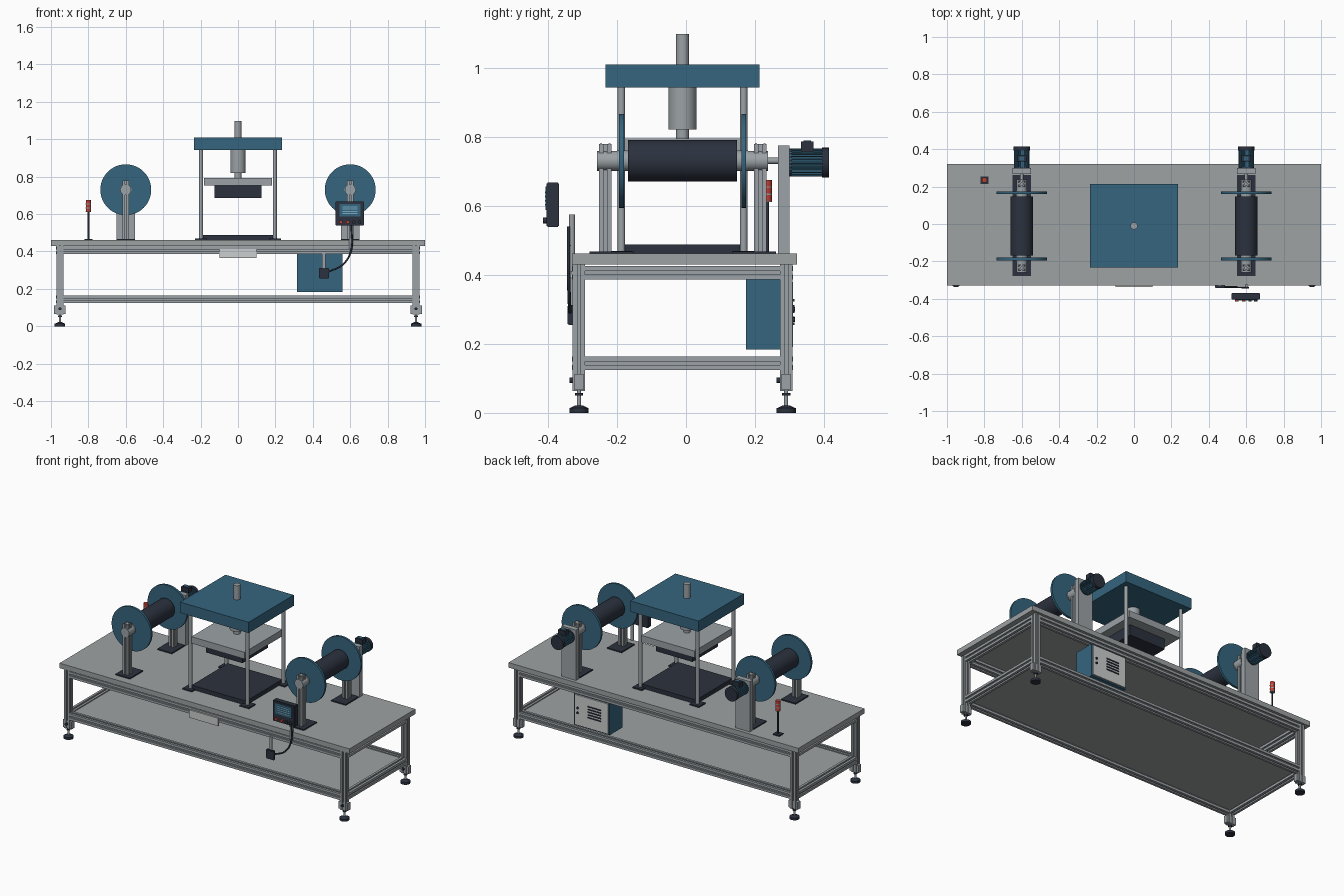
import bpy, bmesh, math
from mathutils import Matrix, Vector

if "Cube" in bpy.data.objects:
    bpy.data.objects.remove(bpy.data.objects["Cube"], do_unlink=True)


def material(name, r, g, b):
    m = bpy.data.materials.new(name)
    m.use_nodes = True
    m.diffuse_color = (r, g, b, 1)
    m.node_tree.nodes["Principled BSDF"].inputs["Base Color"].default_value = (r, g, b, 1)
    return m


GREY = material("aluminium grey", .33, .36, .38)
TOP = material("worktop grey", .34, .36, .37)
BLUE = material("steel blue", .036, .13, .21)
DARK = material("dark slate", .024, .031, .048)
LIGHT = material("light panel", .6, .62, .62)
RED = material("signal red", .55, .05, .035)
PALE = material("screen text blue", .2, .42, .55)
AXES = {"z": Matrix(), "y": Matrix.Rotation(-math.pi / 2, 4, "X"),
        "x": Matrix.Rotation(math.pi / 2, 4, "Y")}


def finish(name, bm, mat):
    bmesh.ops.recalc_face_normals(bm, faces=bm.faces)
    me = bpy.data.meshes.new(name)
    bm.to_mesh(me)
    bm.free()
    me.materials.append(mat)
    ob = bpy.data.objects.new(name, me)
    bpy.context.collection.objects.link(ob)
    return ob


def box(name, xs, ys, zs, mat, bevel=0):
    bm = bmesh.new()
    bmesh.ops.create_cube(bm, size=1)
    for v in bm.verts:
        v.co = Vector([(a + b) / 2 + c * (b - a) for (a, b), c in zip((xs, ys, zs), v.co)])
    if bevel:
        bmesh.ops.bevel(bm, geom=bm.edges[:], offset=bevel, segments=2, affect="EDGES")
    return finish(name, bm, mat)


def block(name, x, y, wx, wy, zs, mat, bevel=0):
    return box(name, (x - wx / 2, x + wx / 2), (y - wy / 2, y + wy / 2), zs, mat, bevel)


def cyl(name, base, length, r, mat, axis="z", seg=32, r2=None):
    bm = bmesh.new()
    bmesh.ops.create_cone(bm, cap_ends=True, segments=seg, radius1=r,
                          radius2=r if r2 is None else r2, depth=length,
                          matrix=Matrix.Translation((0, 0, length / 2)))
    for f in bm.faces:
        f.smooth = len(f.verts) == 4
    bm.transform(Matrix.Translation(base) @ AXES[axis])
    return finish(name, bm, mat)


def prism(name, outline, base, length, mat, axis):
    bm = bmesh.new()
    face = bm.faces.new([bm.verts.new((x, y, 0)) for x, y in outline])
    out = bmesh.ops.extrude_face_region(bm, geom=[face])
    top = [v for v in out["geom"] if isinstance(v, bmesh.types.BMVert)]
    bmesh.ops.translate(bm, verts=top, vec=(0, 0, length))
    bm.transform(Matrix.Translation(base) @ AXES[axis])
    return finish(name, bm, mat)


def slot_bar(name, base, length, axis, size=.036):
    """Square extrusion with a slot along each side."""
    h, g, d = size / 2, size * .13, size * .22
    quarter = [(h, -h), (h, -g), (h - d, -g), (h - d, g), (h, g)]
    pts = []
    for k in range(4):
        c, s = ((1, 0), (0, 1), (-1, 0), (0, -1))[k]
        pts += [(x * c - y * s, x * s + y * c) for x, y in quarter]
    return prism(name, pts, base, length, GREY, axis)


# Table: worktop, shelf, legs, feet and rails
LX, YF, YB = .952, -.31, .29
YC = (YF + YB) / 2
box("worktop", (-1, 1), (-.33, .321), (.43, .461), TOP)
box("lower_shelf", (-LX, LX), (YF, YB), (.148, .158), TOP)
for x, side in ((-LX, "right"), (LX, "left")):
    for y, end in ((YF, "front"), (YB, "back")):
        n = f"{end}_{side}"
        slot_bar(f"leg_{n}", (x, y, .064), .366, "z")
        block(f"leg_bracket_{n}", x, y, .062, .026, (.066, .112), GREY)
        cyl(f"bracket_bolt_{n}", (x, y - .028, .094), .014, .008, DARK, "y", 12)
        cyl(f"foot_pad_{n}", (x, y, 0), .014, .028, DARK)
        cyl(f"foot_cone_{n}", (x, y, .014), .008, .026, DARK, r2=.01)
        cyl(f"foot_stem_{n}", (x, y, .02), .05, .006, GREY, seg=16)
        cyl(f"foot_nut_{n}", (x, y, .05), .008, .012, DARK, seg=6)
    for z, lvl in ((.144, "lower"), (.406, "upper")):
        slot_bar(f"side_rail_{lvl}_{side}", (x, YF + .018, z), YB - YF - .036, "y", .04)
for y, end in ((YF, "front"), (YB, "back")):
    for z, lvl in ((.144, "lower"), (.406, "upper")):
        slot_bar(f"long_rail_{lvl}_{end}", (-LX + .018, y, z), 2 * LX - .036, "x", .04)
box("front_plate", (-.1, .1), (-.338, -.33), (.365, .414), LIGHT)

# Press: base, four columns, crown, ram and moving platen
PY = -.01
block("press_base", 0, PY, .375, .357, (.461, .487), DARK)
for x in (-.197, .197):
    for y in (PY - .177, PY + .177):
        block("column_foot", x, y, .064, .064, (.461, .469), DARK)
        cyl("press_column", (x, y, .465), .48, .0108, GREY)
block("press_crown", 0, PY, .472, .446, (.942, 1.009), BLUE)
cyl("ram_upper_rod", (0, PY, 1.0), .097, .019, GREY)
cyl("ram_cylinder", (0, PY, .82), .123, .041, GREY, seg=40)
cyl("ram_lower_rod", (0, PY, .79), .035, .019, GREY)
block("moving_platen", 0, PY, .366, .375, (.752, .794), GREY)
block("upper_die", 0, PY, .25, .25, (.687, .752), DARK)

# Two reels, each with stands, drive plate and finned motor
RZ = .73
fins = []
for i in range(24):
    a = math.tau * i / 24
    for off, r in ((-.07, .041), (.03, .041), (.06, .035), (.16, .035)):
        fins.append((r * math.cos(a + off), r * math.sin(a + off)))
for x, side in ((-.6, "right"), (.6, "left")):
    cyl(f"reel_roll_{side}", (x, -.168, RZ), .316, .06, DARK, "y", 48)
    cyl(f"reel_core_{side}", (x, -.2, RZ), .38, .03, GREY, "y")
    for y, end in ((-.194, "front"), (.16, "back")):
        cyl(f"reel_flange_{end}_{side}", (x, y, RZ), .014, .136, BLUE, "y", 64)
    for y, hub, foot, end in ((-.234, -.258, -.215, "front"), (.215, .17, .197, "back")):
        n = f"{end}_{side}"
        slot_bar(f"reel_stand_{n}", (x, y, .465), .314, "z", .037)
        block(f"stand_foot_{n}", x, foot, .1, .128, (.461, .468), DARK)
        cyl(f"reel_hub_{n}", (x, hub, RZ), .068, .029, GREY, "y")
        for dx in (-.012, .012):
            for dy in (-.012, .012):
                cyl(f"stand_bolt_{n}", (x + dx, y + dy, .778), .002, .003, DARK, seg=8)
    cyl(f"drive_shaft_{side}", (x, .23, RZ), .05, .009, GREY, "y", 20)
    block(f"motor_plate_{side}", x, .283, .1, .032, (.461, .775), GREY)
    prism(f"motor_body_{side}", fins, (x, .299, .725), .095, BLUE, "y")
    cyl(f"motor_front_ring_{side}", (x, .299, .725), .006, .041, DARK, "y")
    cyl(f"motor_end_cap_{side}", (x, .394, .725), .02, .043, DARK, "y")
    block(f"terminal_box_{side}", x, .351, .05, .036, (.755, .786), DARK)
    block(f"terminal_lid_{side}", x, .351, .026, .022, (.786, .789), BLUE)

# Signal tower
SX, SY = -.8, .235
block("tower_base", SX, SY, .044, .04, (.461, .468), DARK)
cyl("tower_pole", (SX, SY, .465), .15, .005, DARK, seg=16)
for i in range(3):
    cyl(f"tower_lamp_{i}", (SX, SY, .614 + .021 * i), .018, .014, RED, seg=24)
    cyl(f"tower_ring_{i}", (SX, SY, .61 + .021 * i), .004, .0145, GREY, seg=24)

# Control panel with screen, text rows and buttons
box("panel_case", (.522, .674), (-.404, -.368), (.538, .667), DARK, .003)
box("panel_screen", (.542, .655), (-.407, -.404), (.588, .655), BLUE)
for i in range(4):
    box(f"screen_row_{i}", (.56, .638), (-.409, -.407), (.6 + .012 * i, .605 + .012 * i), PALE)
for x, mat in ((.55, RED), (.587, RED), (.62, DARK), (.65, DARK)):
    cyl("panel_button", (x, -.414, .557), .012, .009, mat, "y", 20)
cyl("panel_post", (.602, -.33, .41), .165, .009, GREY, seg=20)

# Switch box, its stem and the cable up to the panel
box("switch_box", (.433, .487), (-.343, -.326), (.255, .313), DARK, .003)
box("switch_stem", (.45, .468), (-.334, -.328), (.31, .392), GREY)
curve = bpy.data.curves.new("panel_cable", "CURVE")
curve.dimensions = "3D"
curve.bevel_depth = .005
curve.bevel_resolution = 3
curve.materials.append(DARK)
path = [(.48, -.336, .29), (.56, -.338, .33), (.603, -.34, .40), (.607, -.34, .54)]
spline = curve.splines.new("BEZIER")
spline.bezier_points.add(len(path) - 1)
for p, co in zip(spline.bezier_points, path):
    p.co = co
    p.handle_left_type = p.handle_right_type = "AUTO"
bpy.context.collection.objects.link(bpy.data.objects.new("panel_cable", curve))

# Electrical cabinet with rear door, vents and lock
box("cabinet", (.315, .56), (.174, .302), (.184, .386), BLUE)
box("cabinet_door", (.322, .553), (.302, .31), (.191, .379), LIGHT)
for i in range(5):
    z = .255 + .017 * i
    box(f"door_vent_{i}", (.37, .46), (.31, .314), (z, z + .007), DARK)
for z in (.27, .3):
    cyl("door_lock", (.53, .308, z), .008, .007, DARK, "y", 16)
